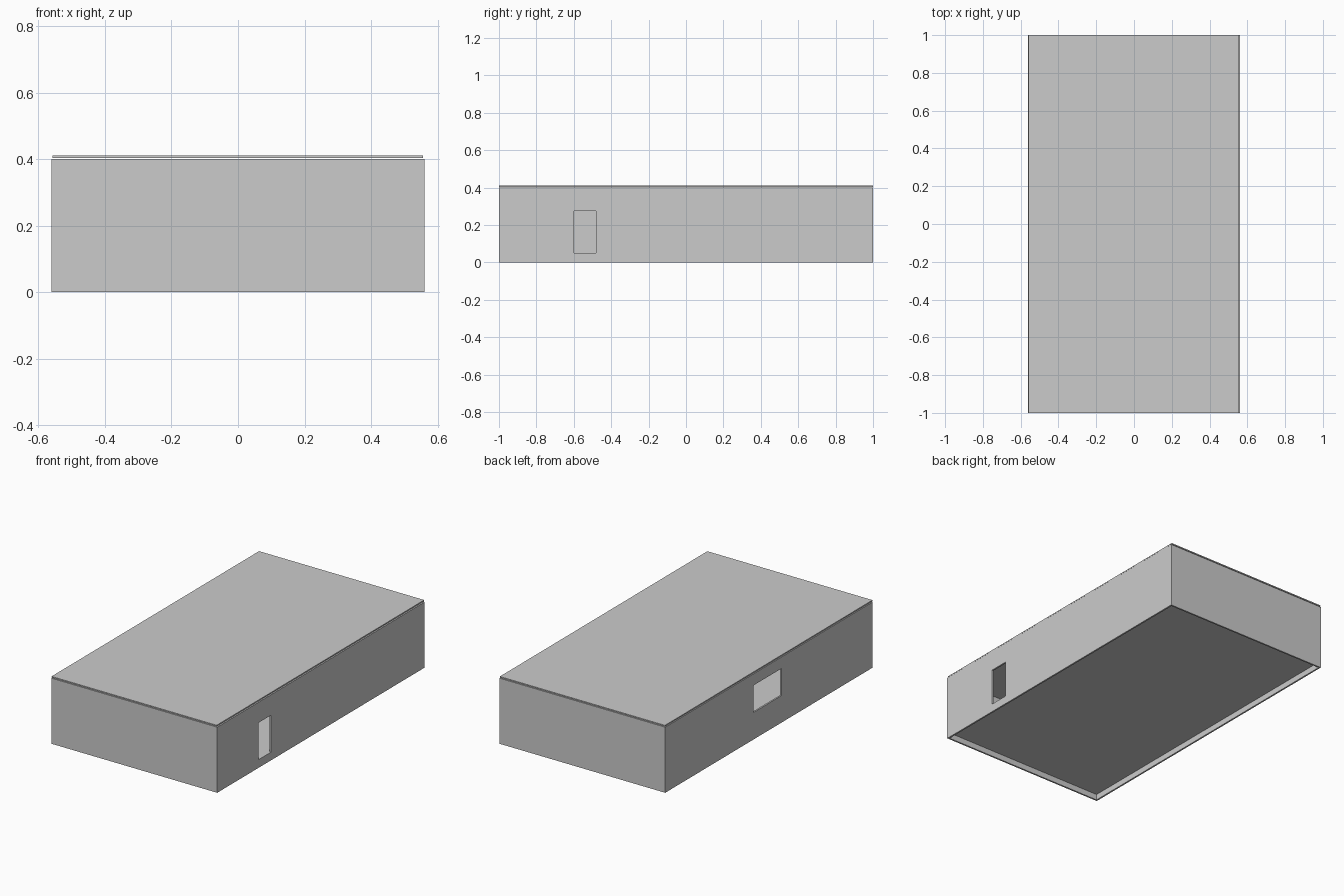
import bpy

if "Cube" in bpy.data.objects:
    bpy.data.objects.remove(bpy.data.objects["Cube"])

W, L, H, T = 0.56, 1.0, 0.40, 0.01   # half width, half length, wall height, wall thickness


def box(name, x, y, z):
    """Box from (min, max) ranges on each axis."""
    bpy.ops.mesh.primitive_cube_add(size=1, location=[(a + b) / 2 for a, b in (x, y, z)])
    ob = bpy.context.object
    ob.name = name
    ob.scale = [b - a for a, b in (x, y, z)]
    bpy.ops.object.transform_apply(location=False, rotation=False, scale=True)
    return ob


def cut(target, cutter):
    mod = target.modifiers.new("opening", 'BOOLEAN')
    mod.operation = 'DIFFERENCE'
    mod.solver = 'EXACT'
    mod.object = cutter
    bpy.context.view_layer.objects.active = target
    bpy.ops.object.modifier_apply(modifier=mod.name)
    bpy.data.objects.remove(cutter, do_unlink=True)


# Thin outer walls, open at top and bottom
walls = box("walls", (-W, W), (-L, L), (0, H))
cut(walls, box("room_cutter", (-W + T, W - T), (-L + T, L - T), (-0.1, H + 0.1)))

# Doorway in the right wall, window in the left wall
cut(walls, box("door_cutter", (W - 0.05, W + 0.05), (-0.60, -0.48), (0.05, 0.275)))
cut(walls, box("window_cutter", (-W - 0.05, -W + 0.05), (-0.12, 0.15), (0.165, 0.33)))

# Floor slab raised inside the walls
box("floor", (-W + T, W - T), (-L + T, L - T), (0.035, 0.05))

# Thin flat roof plate lying just above the walls
box("roof", (-0.558, 0.556), (-L, L), (0.404, 0.411))
